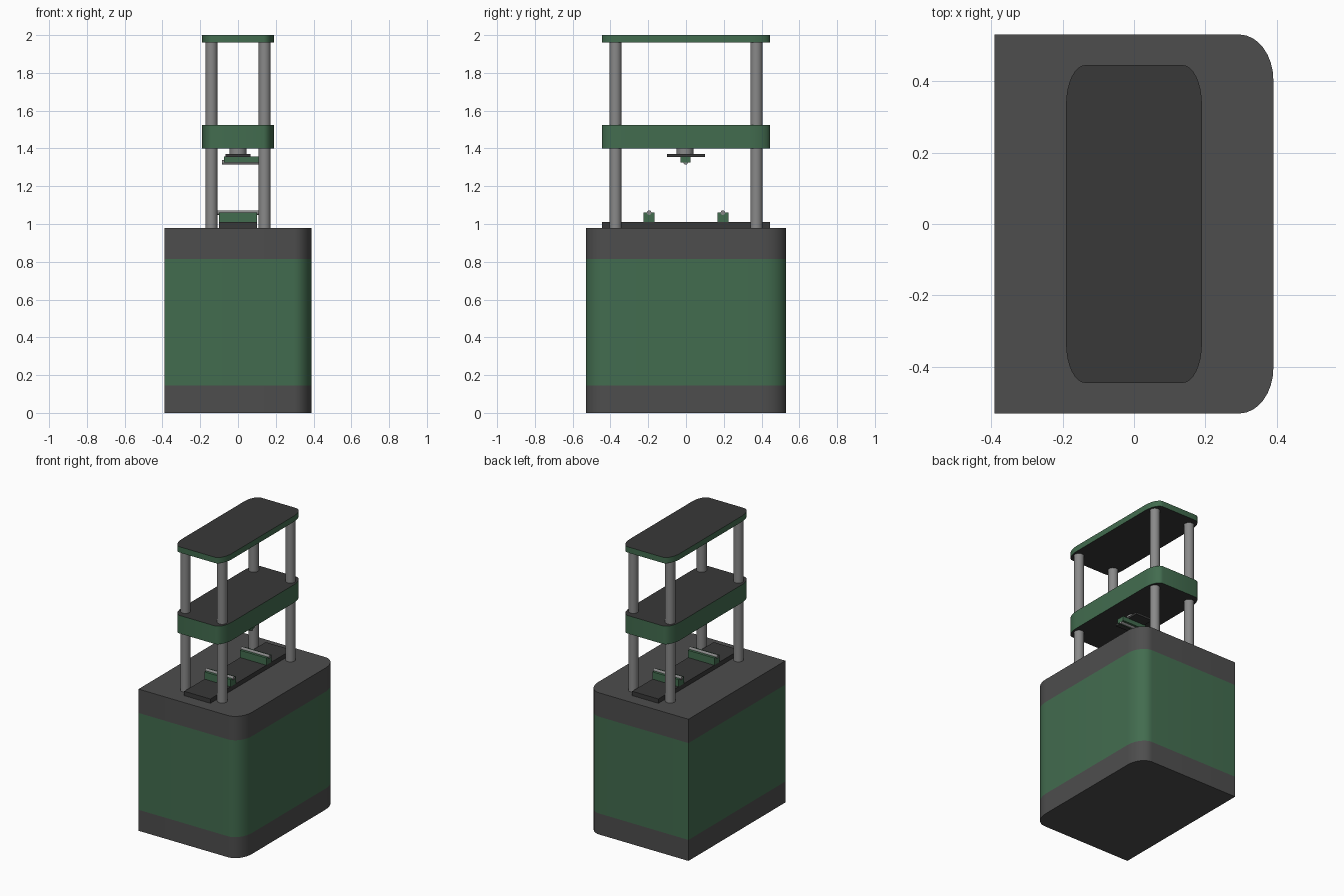
import bpy, bmesh, math

if "Cube" in bpy.data.objects:
    bpy.data.objects.remove(bpy.data.objects["Cube"])


def mat(name, r, g, b):
    m = bpy.data.materials.new(name)
    m.diffuse_color = (r, g, b, 1)
    m.use_nodes = True
    m.node_tree.nodes["Principled BSDF"].inputs["Base Color"].default_value = m.diffuse_color
    return m


GREEN = mat("green_paint", 0.055, 0.15, 0.078)
GREY = mat("dark_grey", 0.075, 0.075, 0.075)
BLACK = mat("charcoal", 0.04, 0.04, 0.04)
STEEL = mat("steel", 0.25, 0.25, 0.25)


def outline(hx, hy, rx, ry, round_left=True, n=8):
    """Counter-clockwise rectangle with elliptical corners."""
    pts = []
    for sx, sy, start in ((1, -1, -90), (1, 1, 0), (-1, 1, 90), (-1, -1, 180)):
        if sx < 0 and not round_left:
            pts.append((sx * hx, sy * hy))
            continue
        for i in range(n + 1):
            a = math.radians(start + 90 * i / n)
            pts.append((sx * (hx - rx) + rx * math.cos(a),
                        sy * (hy - ry) + ry * math.sin(a)))
    return pts


def finish(ob, mats):
    for m in mats:
        ob.data.materials.append(m)
    bpy.ops.object.select_all(action='DESELECT')
    ob.select_set(True)
    bpy.context.view_layer.objects.active = ob
    bpy.ops.object.shade_smooth_by_angle(angle=math.radians(35))


def stack(name, pts, levels, band_mats, cap_mat):
    """Closed prism with one material per height band."""
    mats = list(dict.fromkeys(band_mats + [cap_mat]))
    bm = bmesh.new()
    rings = [[bm.verts.new((x, y, z)) for x, y in pts] for z in levels]
    n = len(pts)
    for k, m in enumerate(band_mats):
        for i in range(n):
            j = (i + 1) % n
            f = bm.faces.new((rings[k][i], rings[k][j], rings[k + 1][j], rings[k + 1][i]))
            f.material_index = mats.index(m)
    for f in (bm.faces.new(rings[0][::-1]), bm.faces.new(rings[-1])):
        f.material_index = mats.index(cap_mat)
    me = bpy.data.meshes.new(name)
    bm.to_mesh(me)
    bm.free()
    ob = bpy.data.objects.new(name, me)
    bpy.context.collection.objects.link(ob)
    finish(ob, mats)


def box(name, x0, x1, y0, y1, z0, z1, m):
    stack(name, [(x0, y0), (x1, y0), (x1, y1), (x0, y1)], [z0, z1], [m], m)


def rod(name, loc, r, length, m, along_x=False):
    bpy.ops.mesh.primitive_cylinder_add(
        vertices=32, radius=r, depth=length, location=loc,
        rotation=(0, math.pi / 2 if along_x else 0, 0))
    ob = bpy.context.object
    ob.name = name
    finish(ob, [m])


# Cabinet: rounded on the right side, square on the left
stack("cabinet", outline(0.39, 0.53, 0.095, 0.128, False),
      [0, 0.145, 0.815, 0.98], [GREY, GREEN, GREY], GREY)

# Moving crosshead and top plate
plate = outline(0.19, 0.445, 0.055, 0.11)
stack("crosshead", plate, [1.40, 1.525], [GREEN], BLACK)
stack("top_plate", plate, [1.96, 2.0], [GREEN], BLACK)

# Four guide columns
for sx in (-1, 1):
    for sy in (-1, 1):
        rod("column", (sx * 0.141, sy * 0.373, 1.47), 0.032, 0.985, STEEL)

# Bed with two lower supports, each carrying a roller
box("bed", -0.1, 0.1, -0.445, 0.445, 0.975, 1.01, BLACK)
for s in (-1, 1):
    y = s * 0.195
    box("lower_support", -0.1, 0.1, y - 0.029, y + 0.029, 1.005, 1.06, GREEN)
    rod("lower_roller", (0, y, 1.06), 0.012, 0.215, STEEL, True)

# Loading head under the crosshead
rod("ram", (0, -0.005, 1.385), 0.045, 0.04, STEEL)
box("head_flange", -0.065, 0.065, -0.1, 0.1, 1.355, 1.37, BLACK)
box("upper_support", -0.075, 0.11, -0.029, 0.025, 1.325, 1.357, GREEN)
rod("upper_roller", (0.012, -0.002, 1.326), 0.012, 0.195, STEEL, True)
